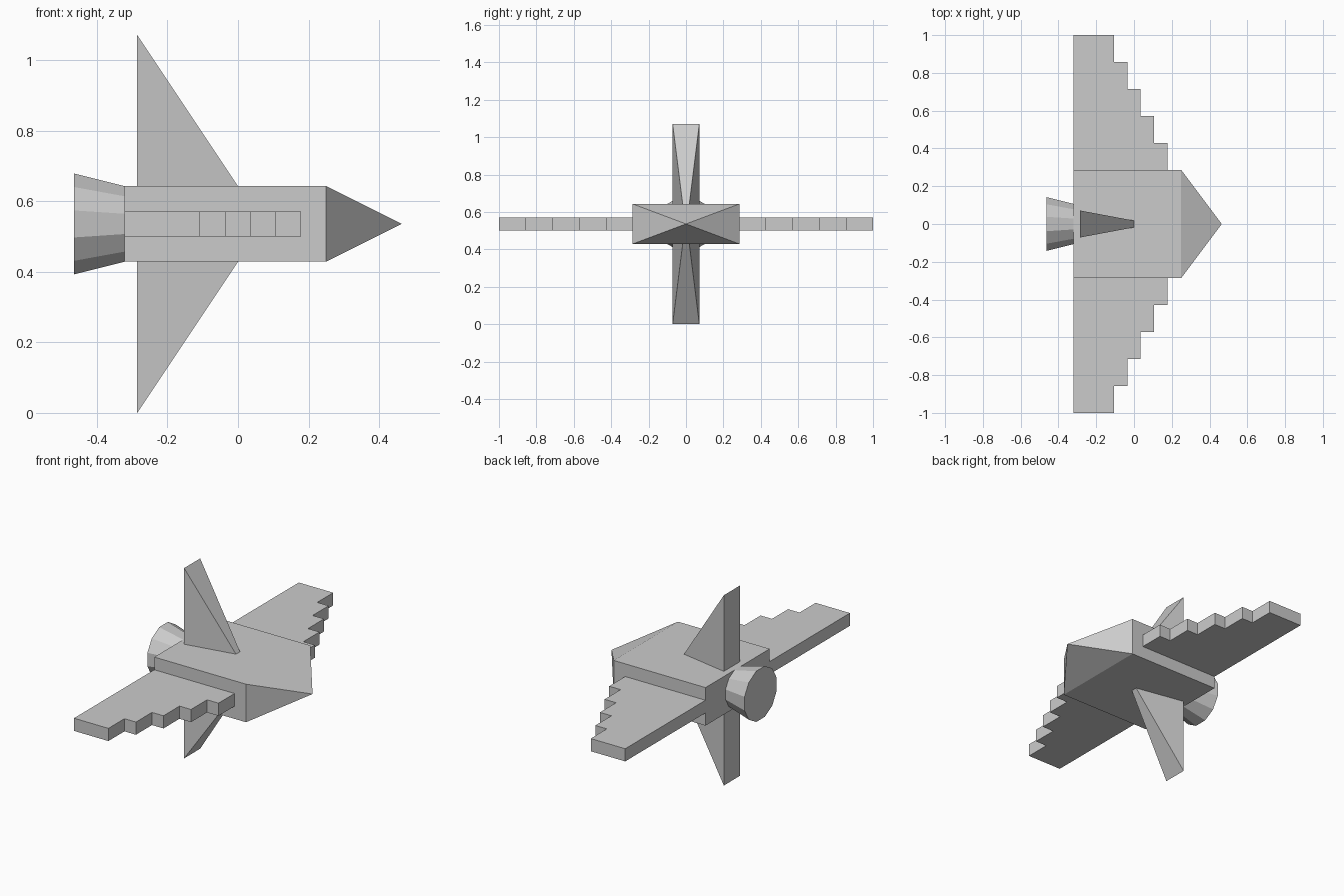
import bpy, bmesh, math
from mathutils import Matrix

if "Cube" in bpy.data.objects:
    bpy.data.objects.remove(bpy.data.objects["Cube"])

U = 1 / 14          # model grid unit
ZC = 7.5 * U        # height of the centre line


def finish(name, bm):
    bmesh.ops.recalc_face_normals(bm, faces=bm.faces[:])
    mesh = bpy.data.meshes.new(name)
    bm.to_mesh(mesh)
    bm.free()
    obj = bpy.data.objects.new(name, mesh)
    obj.location.z = ZC
    bpy.context.collection.objects.link(obj)
    return obj


def hull(name, points):
    """Flat-faced convex part from a few corner points, in grid units."""
    bm = bmesh.new()
    for p in points:
        bm.verts.new([c * U for c in p])
    bmesh.ops.convex_hull(bm, input=bm.verts[:])
    bmesh.ops.dissolve_limit(bm, angle_limit=0.01, verts=bm.verts[:], edges=bm.edges[:])
    return finish(name, bm)


# Fuselage: box with a pointed pyramid nose
box = [(x, y, z) for x in (-4.5, 3.5) for y in (-4, 4) for z in (-1.5, 1.5)]
hull("fuselage", box + [(6.5, 0, 0)])

# Fins: wedges that narrow toward the front, above and below
for name, s in (("upper_fin", 1), ("lower_fin", -1)):
    hull(name, [(x, side * w, s * z) for side in (-1, 1)
                for x, w, z in ((-4, 1, 1.5), (-4, 1, 7.5), (0, 0.25, 1.5))])

# Wings: stepped outline extruded to a thin slab
for name, s in (("left_wing", 1), ("right_wing", -1)):
    outline = [(-4.5, 14), (-4.5, 4)]
    for i in range(5):
        outline += [(2.5 - i, 4 + 2 * i), (2.5 - i, 6 + 2 * i)]
    bm = bmesh.new()
    face = bm.faces.new([bm.verts.new((x * U, s * y * U, -0.5 * U)) for x, y in outline])
    top = bmesh.ops.extrude_face_region(bm, geom=[face])["geom"]
    bmesh.ops.translate(bm, vec=(0, 0, U),
                        verts=[v for v in top if isinstance(v, bmesh.types.BMVert)])
    finish(name, bm)

# Engine nozzle: twelve-sided flared cone with flats at top and sides
bm = bmesh.new()
k = U / math.cos(math.pi / 12)
turn = (Matrix.Translation((-5.5 * U, 0, 0)) @ Matrix.Rotation(math.pi / 2, 4, 'Y')
        @ Matrix.Rotation(math.pi / 12, 4, 'Z'))
bmesh.ops.create_cone(bm, cap_ends=True, segments=12, radius1=2 * k, radius2=1.5 * k,
                      depth=2 * U, matrix=turn)
nozzle = finish("engine_nozzle", bm)
